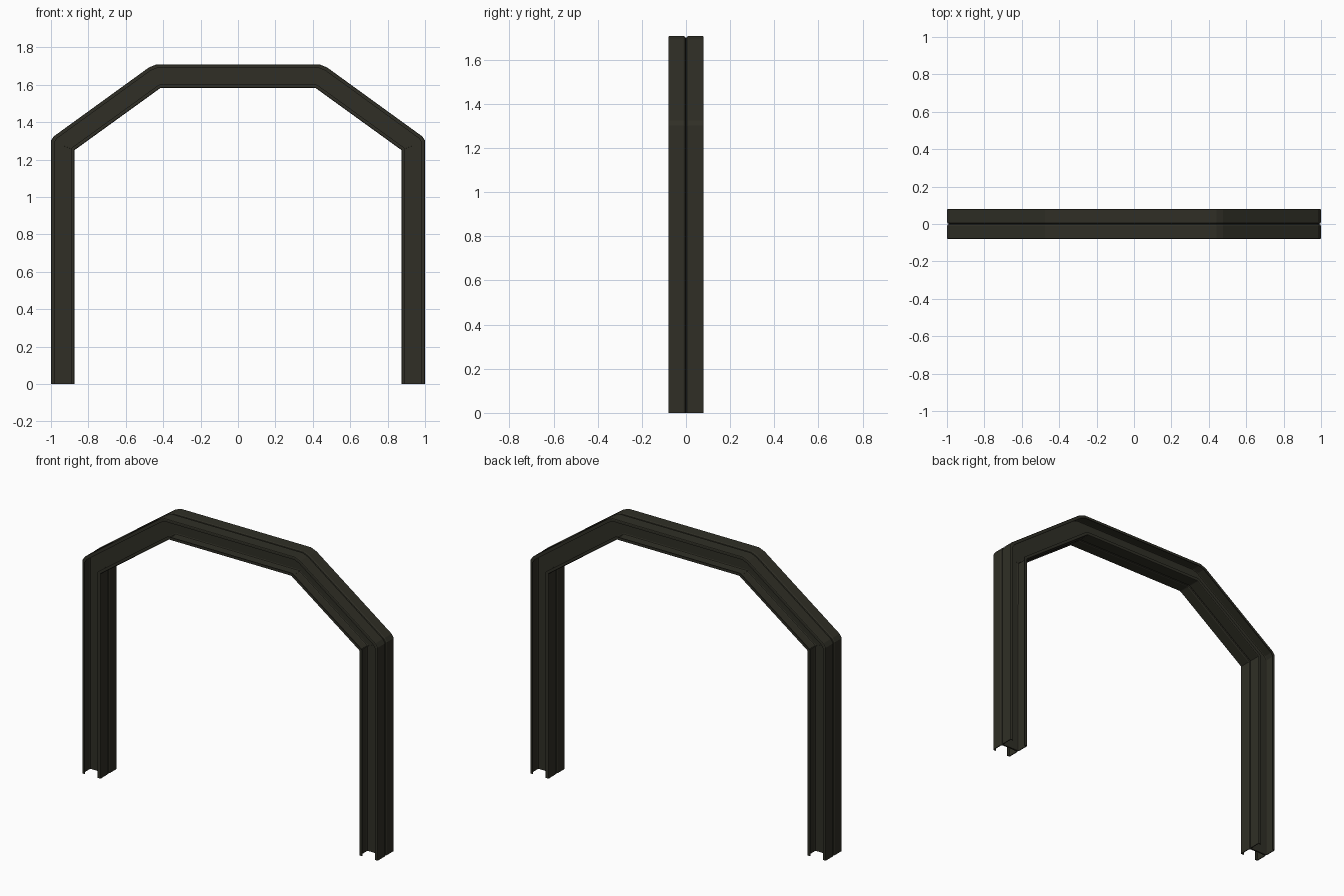
import bpy
import bmesh
from mathutils import Vector

cube = bpy.data.objects.get("Cube")
if cube:
    bpy.data.objects.remove(cube, do_unlink=True)

# Single dark olive steel colour
steel = bpy.data.materials.new("dark olive steel")
steel.use_nodes = True
COLOUR = (0.029, 0.028, 0.019, 1)
steel.diffuse_color = COLOUR
bsdf = steel.node_tree.nodes["Principled BSDF"]
bsdf.inputs["Base Color"].default_value = COLOUR
bsdf.inputs["Roughness"].default_value = 0.7

DEPTH, HALF = 0.126, 0.08
LIP, BEND, SHEET = 0.019, 0.011, 0.005

# Lipped channel section: (distance from outer edge, y), lip to web;
# the second half mirrors the first across the middle of the depth
half_section = [(LIP, HALF), (BEND / 2, HALF), (BEND / 6, HALF - BEND / 6),
                (0, HALF - BEND / 2), (0, BEND), (BEND / 3, BEND / 3), (BEND, 0)]
section = half_section + [(DEPTH - d, y) for d, y in reversed(half_section)]


def member(name, stations):
    """Sweep the channel through (outer, inner) points in the xz plane,
    then mirror it into a back-to-back pair."""
    bm = bmesh.new()
    rings = []
    for outer, inner in stations:
        ring = []
        for d, y in section:
            p = Vector(outer).lerp(Vector(inner), d / DEPTH)
            ring.append(bm.verts.new((p.x, y, p.y)))
        rings.append(ring)
    for a, b in zip(rings, rings[1:]):
        for j in range(len(section) - 1):
            bm.faces.new((a[j], a[j + 1], b[j + 1], b[j]))
    mesh = bpy.data.meshes.new(name)
    bm.to_mesh(mesh)
    bm.free()
    mesh.materials.append(steel)
    obj = bpy.data.objects.new(name, mesh)
    bpy.context.collection.objects.link(obj)
    # Sheet thickness grows into the channel
    solid = obj.modifiers.new("sheet", "SOLIDIFY")
    solid.thickness = SHEET
    solid.offset = -1
    pair = obj.modifiers.new("pair", "MIRROR")
    pair.use_axis = (False, True, False)
    pair.use_mirror_merge = False
    return obj


def flip(stations):
    """Reflect stations to the other side, keeping the sweep direction."""
    return [tuple((-x, z) for x, z in pts) for pts in reversed(stations)]


# Stations on the right-hand (-x) side; each joint has a narrow outer bevel
foot = ((-1, 0), (-0.874, 0))
eave_low = ((-1, 1.301), (-0.874, 1.25))
eave_high = ((-0.985, 1.324), (-0.872, 1.252))
knee_low = ((-0.477, 1.692), (-0.417, 1.581))
knee_high = ((-0.44, 1.707), (-0.413, 1.583))

post = [foot, eave_low]
rafter = [eave_low, eave_high, knee_low]
beam_end = [knee_low, knee_high]

member("right_post", post)
member("right_rafter", rafter)
member("top_beam", beam_end + flip(beam_end))
member("left_rafter", flip(rafter))
member("left_post", flip(post))
